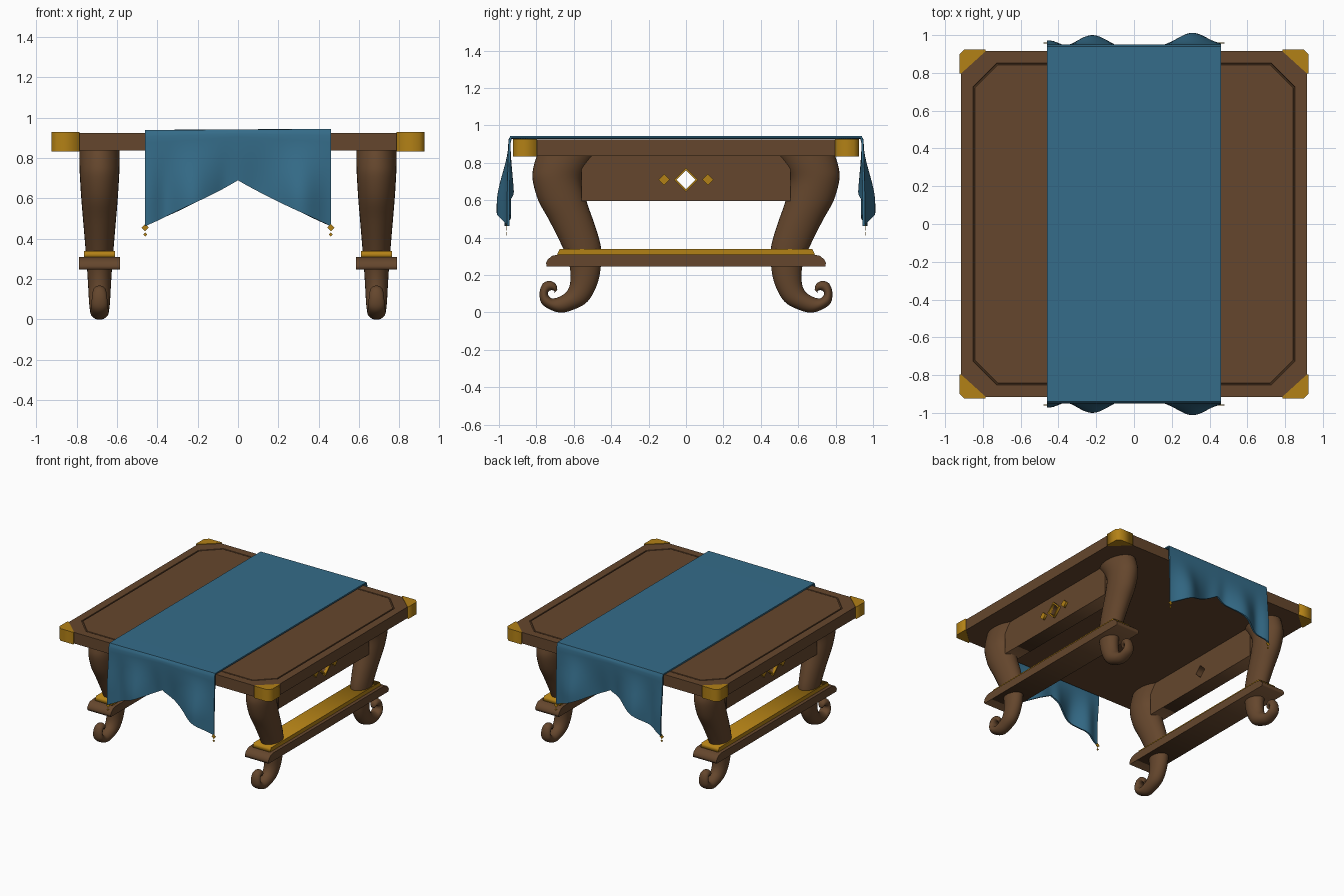
import bpy, bmesh, math
from mathutils import Vector

if "Cube" in bpy.data.objects:
    bpy.data.objects.remove(bpy.data.objects["Cube"])


def material(name, rgb):
    m = bpy.data.materials.new(name)
    m.diffuse_color = (*rgb, 1)
    m.use_nodes = True
    m.node_tree.nodes["Principled BSDF"].inputs["Base Color"].default_value = m.diffuse_color
    return m


WOOD = material("wood", (0.13, 0.062, 0.026))
GOLD = material("gold", (0.45, 0.22, 0.008))
CLOTH = material("cloth", (0.035, 0.15, 0.25))


def activate(ob):
    bpy.ops.object.select_all(action='DESELECT')
    ob.select_set(True)
    bpy.context.view_layer.objects.active = ob


def mesh_object(name, rings, mat, closed=True, smooth=None):
    """Skin a list of point rings; closed rings also get end caps."""
    bm = bmesh.new()
    rows = [[bm.verts.new(p) for p in r] for r in rings]
    n = len(rows[0])
    for a, b in zip(rows, rows[1:]):
        for i in range(n if closed else n - 1):
            j = (i + 1) % n
            bm.faces.new((a[i], a[j], b[j], b[i]))
    if closed:
        bm.faces.new(rows[0])
        bm.faces.new(rows[-1])
    bmesh.ops.recalc_face_normals(bm, faces=bm.faces)
    me = bpy.data.meshes.new(name)
    bm.to_mesh(me)
    bm.free()
    ob = bpy.data.objects.new(name, me)
    bpy.context.collection.objects.link(ob)
    me.materials.append(mat)
    if smooth:
        activate(ob)
        bpy.ops.object.shade_smooth_by_angle(angle=math.radians(smooth))
    return ob


def prism(name, loops, half_depth, mat, loc, side=True):
    """Extrude 2D loops (inner loops become holes); side=True stands it in the YZ plane."""
    cu = bpy.data.curves.new(name, 'CURVE')
    cu.dimensions, cu.fill_mode, cu.extrude = '2D', 'BOTH', half_depth
    for loop in loops:
        sp = cu.splines.new('POLY')
        sp.points.add(len(loop) - 1)
        for p, (x, y) in zip(sp.points, loop):
            p.co = (x, y, 0, 1)
        sp.use_cyclic_u = True
    cu.materials.append(mat)
    ob = bpy.data.objects.new(name, cu)
    bpy.context.collection.objects.link(ob)
    ob.location = loc
    if side:
        ob.rotation_euler = (math.pi / 2, 0, math.pi / 2)
    activate(ob)
    bpy.ops.object.convert(target='MESH')
    return ob


def octagon(h, c, z):
    return [(h, c, z), (c, h, z), (-c, h, z), (-h, c, z),
            (-h, -c, z), (-c, -h, z), (c, -h, z), (h, -c, z)]


def diamond(r, y=0, z=0):
    return [(y + r, z), (y, z + r), (y - r, z), (y, z - r)]


def box(y, z0, z1):
    return [(-y, z0), (y, z0), (y, z1), (-y, z1)]


# Tabletop with an octagonal groove
mesh_object("tabletop", [
    octagon(0.915, 0.89, 0.837), octagon(0.915, 0.89, 0.924),
    octagon(0.853, 0.725, 0.924), octagon(0.851, 0.724, 0.916),
    octagon(0.845, 0.721, 0.916), octagon(0.843, 0.72, 0.924)], WOOD)

# Gold corner caps
for sx in (-1, 1):
    for sy in (-1, 1):
        plan = [(0.785, 0.925), (0.897, 0.925), (0.925, 0.897), (0.925, 0.797), (0.915, 0.797), (0.785, 0.915)]
        prism("corner_cap", [[(sx * x, sy * y) for x, y in plan]], 0.0475, GOLD, (0, 0, 0.8805), False)

# Scrolled legs: outer edge (y, z), inner edge (y, z), half width in x
LEG = [(.79, .86, .45, .86, .100), (.815, .78, .52, .78, .100), (.82, .71, .555, .70, .097),
       (.79, .60, .53, .59, .090), (.73, .49, .485, .46, .080), (.665, .36, .455, .35, .070),
       (.625, .26, .455, .25, .062), (.618, .17, .475, .15, .056), (.635, .115, .525, .06, .052),
       (.675, .085, .60, .016, .048), (.715, .075, .68, .0, .045), (.735, .09, .765, .04, .042),
       (.737, .108, .783, .10, .038), (.725, .118, .765, .155, .034), (.71, .118, .725, .168, .030),
       (.703, .112, .695, .15, .024), (.702, .105, .688, .12, .014)]


def spline(keys, steps):
    """Catmull-Rom interpolation of key tuples."""
    k = [Vector(v) for v in keys]
    out = []
    for i in range(len(k) - 1):
        p0, p1, p2, p3 = k[max(i - 1, 0)], k[i], k[i + 1], k[min(i + 2, len(k) - 1)]
        for s in range(steps):
            t = s / steps
            out.append(p1 + 0.5 * t * ((p2 - p0) + t * ((2 * p0 - 5 * p1 + 4 * p2 - p3)
                                                        + t * (3 * p1 - p0 - 3 * p2 + p3))))
    return out + [k[-1]]


def leg_ring(key, cx, sy, n=28):
    yo, zo, yi, zi, rx = key
    ring = []
    for i in range(n):
        a = 2 * math.pi * i / n
        c = math.cos(a) / 2
        ring.append((cx + rx * math.sin(a), sy * ((yo + yi) / 2 + c * (yo - yi)),
                     max(0, (zo + zi) / 2 + c * (zo - zi))))
    return ring


LEG_X = 0.686
for sx in (-1, 1):
    for sy in (-1, 1):
        mesh_object("leg", [leg_ring(k, sx * LEG_X, sy) for k in spline(LEG, 5)], WOOD, smooth=50)

# Stretcher, apron and ornaments on each side
half = [(0.745, 0.247), (0.748, 0.265), (0.738, 0.285), (0.715, 0.303), (0.68, 0.31)]
for sx in (-1, 1):
    x = sx * LEG_X
    prism("stretcher", [half + [(-y, z) for y, z in reversed(half)]], 0.102, WOOD, (x, 0, 0))
    trim = [(-0.69, 0.309), (0.69, 0.309), (0.675, 0.34), (-0.675, 0.34)]
    prism("stretcher_trim", [trim], 0.076, GOLD, (x, 0, 0))
    prism("apron", [box(0.56, 0.597, 0.845), diamond(0.05, 0, 0.71)], 0.06, WOOD, (x, 0, 0))
    prism("diamond_frame", [diamond(0.065, 0, 0.71), diamond(0.05, 0, 0.71)], 0.012, GOLD,
          (x + sx * 0.066, 0, 0))
    for sy in (-1, 1):
        prism("diamond_stud", [diamond(0.03, sy * 0.117, 0.71)], 0.012, GOLD, (x + sx * 0.066, 0, 0))


# Draped runner with swallow-tail ends and folds
def bump(x, c, w):
    return math.exp(-((x - c) / w) ** 2)


def runner_point(x, v):
    s, d = math.copysign(1, v), max(0, abs(v) - 1)
    top = 0.933 + 0.006 * (x + 0.46)
    if d == 0:
        return (x, v * 0.936, top)
    end = 0.69 - 0.228 * (abs(x) / 0.46) ** 0.93
    z = top - d * (top - end)
    t = min(1, max(0, (top - z - 0.03) / 0.33))
    t = t * t * (3 - 2 * t)
    fold = (0.062 * bump(x, 0.31, 0.10) + 0.05 * bump(x, -0.22, 0.09) + 0.022 * bump(x, -0.45, 0.07)
            - 0.02 * bump(x, 0.08, 0.08) - 0.02 * bump(x, -0.06, 0.05) - 0.012 * bump(x, -0.36, 0.05))
    return (x, s * (0.936 + 0.008 * min(1, d * 20) + t * fold), z)


hang = [1 + 0.03 * i for i in range(1, 3)] + [1 + i / 16 for i in range(2, 17)]
vs = [-v for v in reversed(hang)] + [i / 8 for i in range(-8, 9)] + hang
xs = [-0.46 + 0.92 * i / 56 for i in range(57)]
runner = mesh_object("runner", [[runner_point(x, v) for x in xs] for v in vs], CLOTH, closed=False)
mod = runner.modifiers.new("thickness", 'SOLIDIFY')
mod.thickness, mod.offset = 0.012, 0
activate(runner)
bpy.ops.object.modifier_apply(modifier=mod.name)
bpy.ops.object.shade_smooth_by_angle(angle=math.radians(40))

# Small flat tassels at the runner points
for sx in (-1, 1):
    for sy in (-1, 1):
        for z, r in ((0.455, 0.018), (0.421, 0.01)):
            t = prism("tassel", [diamond(r)], 0.002, GOLD, (sx * 0.46, sy * 0.958, z))
            t.rotation_euler = (math.pi / 2, 0, 0)
